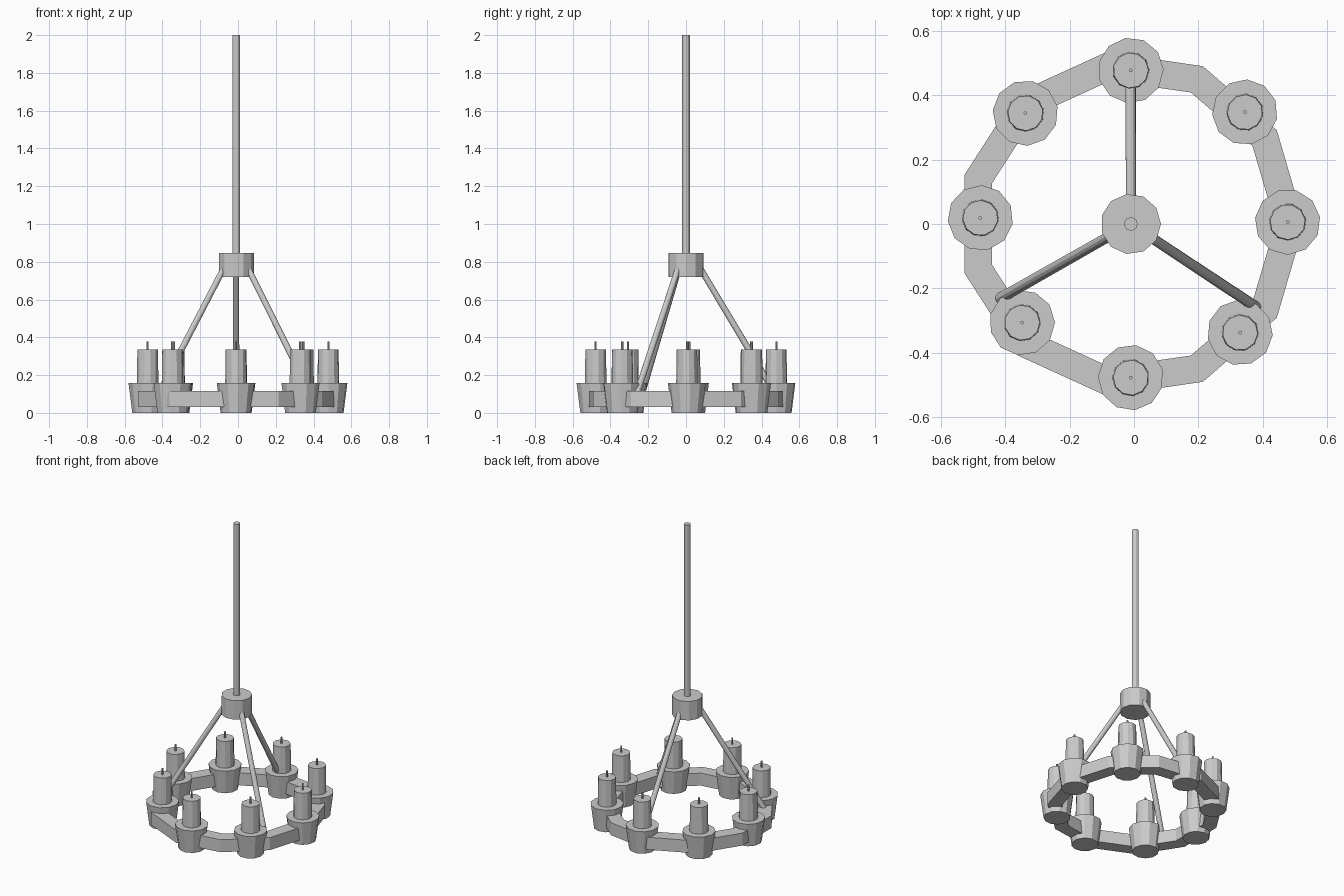
import bpy, bmesh
from math import pi, cos, sin, atan2, radians
from mathutils import Vector, Matrix

if "Cube" in bpy.data.objects:
    bpy.data.objects.remove(bpy.data.objects["Cube"])

SIDES = 11          # every round part is an 11-sided prism
CX = -0.01          # axis of ring, hub and rod


def frustum(name, p0, p1, r0, r1, spin=0.0, sides=SIDES):
    """Flat-shaded tapered prism running from p0 to p1."""
    p0, p1 = Vector(p0), Vector(p1)
    axis = p1 - p0
    rot = Vector((0, 0, 1)).rotation_difference(axis).to_matrix().to_4x4()
    # first corner points along +x, then spun about the axis
    place = Matrix.Translation((p0 + p1) / 2) @ rot @ Matrix.Rotation(spin - pi / 2, 4, 'Z')
    bm = bmesh.new()
    bmesh.ops.create_cone(bm, cap_ends=True, segments=sides, radius1=r0,
                          radius2=r1, depth=axis.length, matrix=place)
    return finish(name, bm)


def finish(name, bm):
    bmesh.ops.recalc_face_normals(bm, faces=bm.faces)
    mesh = bpy.data.meshes.new(name)
    bm.to_mesh(mesh)
    bm.free()
    ob = bpy.data.objects.new(name, mesh)
    bpy.context.collection.objects.link(ob)
    return ob


# Ring: rectangular section swept round an 11-gon
section = [(0.54, 0.032), (0.54, 0.116), (0.45, 0.116), (0.45, 0.032)]
bm = bmesh.new()
loops = []
for i in range(SIDES):
    a = 2 * pi * i / SIDES
    loops.append([bm.verts.new((CX + r * cos(a), r * sin(a), z)) for r, z in section])
for i in range(SIDES):
    a, b = loops[i], loops[(i + 1) % SIDES]
    for j in range(4):
        k = (j + 1) % 4
        bm.faces.new((a[j], b[j], b[k], a[k]))
finish("ring", bm)

# Candle cups, candles and wicks, slightly unevenly spaced round the ring
spots = [(-0.01, 0.478), (0.345, 0.348), (0.478, 0.006), (0.33, -0.338),
         (-0.01, -0.478), (-0.348, -0.307), (-0.478, 0.019), (-0.338, 0.345)]
for n, (x, y) in enumerate(spots, 1):
    spin = atan2(y, x) - pi / 2
    frustum(f"cup_{n}", (x, y, 0), (x, y, 0.157), 0.082, 0.102, spin)
    frustum(f"candle_{n}", (x, y, 0.15), (x, y, 0.335), 0.058, 0.055, spin)
    frustum(f"wick_{n}", (x, y, 0.33), (x, y, 0.377), 0.006, 0.006, spin, 6)

# Hub and hanging rod
frustum("hub", (CX, 0, 0.72), (CX, 0, 0.847), 0.094, 0.094)
frustum("rod", (CX, 0, 0.84), (CX, 0, 2.0), 0.021, 0.021)

# Three sloping arms from hub to ring
for n, deg in enumerate((90, -150.4, -33.5), 1):
    c, s = cos(radians(deg)), sin(radians(deg))
    frustum(f"arm_{n}", (CX + 0.47 * c, 0.47 * s, 0.105),
            (CX + 0.07 * c, 0.07 * s, 0.775), 0.017, 0.016)
